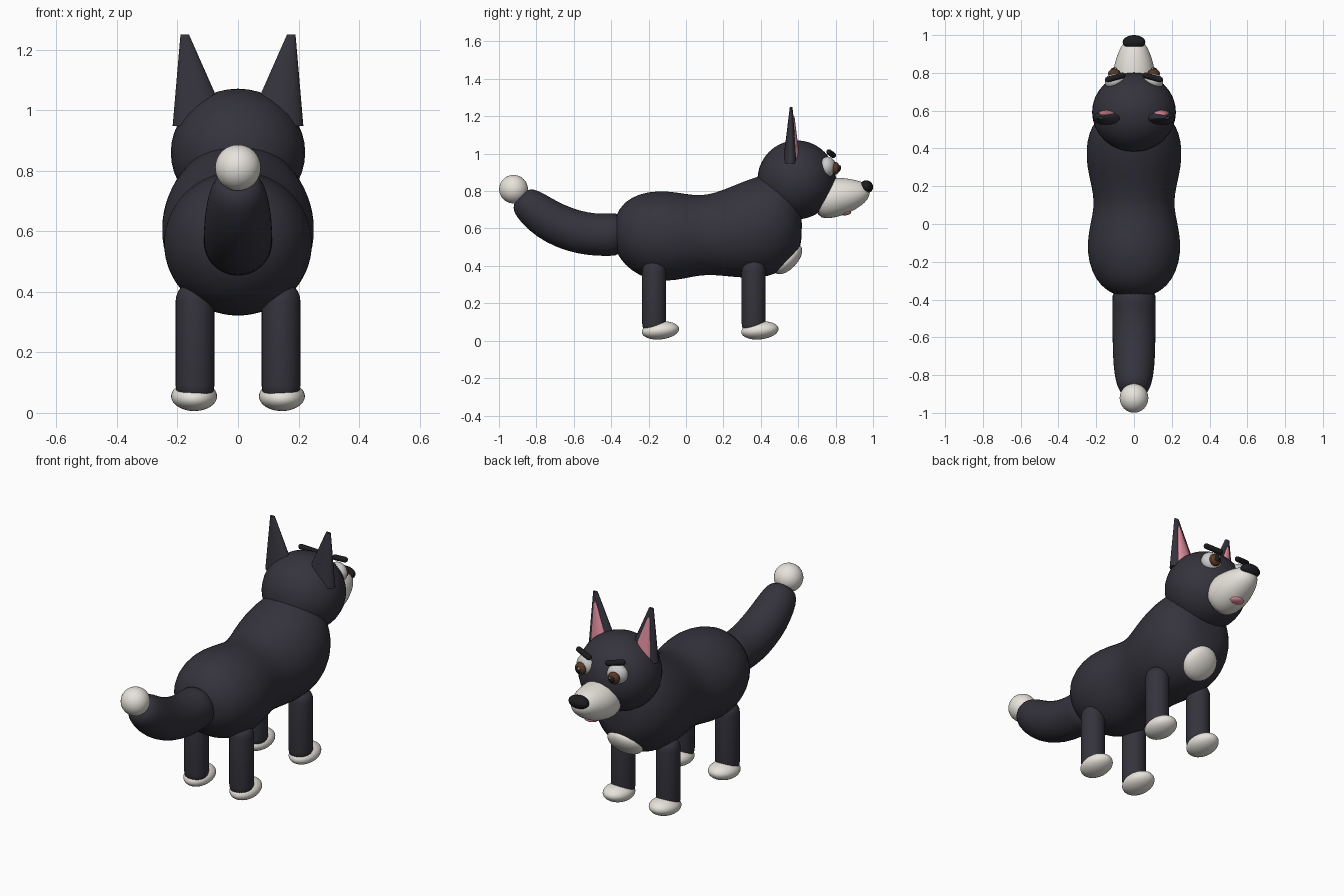
import bpy, bmesh
from math import sin, cos, pi, radians
from mathutils import Vector, Matrix

if "Cube" in bpy.data.objects:
    bpy.data.objects.remove(bpy.data.objects["Cube"])


def mat(name, rgb):
    m = bpy.data.materials.new(name)
    m.diffuse_color = (*rgb, 1)
    m.use_nodes = True
    m.node_tree.nodes["Principled BSDF"].inputs["Base Color"].default_value = m.diffuse_color
    return m


FUR = mat("dark_fur", (0.035, 0.033, 0.045))
WHITE = mat("white_fur", (0.80, 0.77, 0.71))
BLACK = mat("black", (0.012, 0.011, 0.013))
PINK = mat("pink", (0.75, 0.27, 0.34))
BROWN = mat("brown", (0.10, 0.04, 0.018))
EYE = mat("eye_white", (0.75, 0.75, 0.75))


def finish(bm, name, material):
    bmesh.ops.recalc_face_normals(bm, faces=bm.faces)
    me = bpy.data.meshes.new(name)
    bm.to_mesh(me)
    bm.free()
    me.materials.append(material)
    ob = bpy.data.objects.new(name, me)
    bpy.context.collection.objects.link(ob)
    bpy.ops.object.select_all(action='DESELECT')
    ob.select_set(True)
    bpy.context.view_layer.objects.active = ob
    bpy.ops.object.shade_smooth_by_angle(angle=radians(50))
    return ob


def ball(name, loc, size, material, tilt=0.0, turn=0.0):
    bm = bmesh.new()
    bmesh.ops.create_uvsphere(bm, u_segments=32, v_segments=20, radius=1)
    m = (Matrix.Translation(loc) @ Matrix.Rotation(turn, 4, 'Z')
         @ Matrix.Rotation(tilt, 4, 'X') @ Matrix.Diagonal((*size, 1)))
    bm.transform(m)
    return finish(bm, name, material)


def loft(name, rings, material, subdiv=0):
    """Skin elliptical rings: (centre, half-width vector, half-height vector)."""
    n = 32
    bm = bmesh.new()
    loops = []
    for c, u, v in rings:
        loops.append([bm.verts.new(Vector(c) + Vector(u) * cos(2 * pi * i / n)
                                   + Vector(v) * sin(2 * pi * i / n)) for i in range(n)])
    for a, b in zip(loops, loops[1:]):
        for i in range(n):
            j = (i + 1) % n
            bm.faces.new((a[i], a[j], b[j], b[i]))
    bm.faces.new(loops[0])
    bm.faces.new(loops[-1])
    ob = finish(bm, name, material)
    if subdiv:
        ob.modifiers.new("smooth", 'SUBSURF').levels = subdiv
        ob.modifiers["smooth"].render_levels = subdiv
    return ob


def capsule(name, a, b, r, material):
    """Rod with rounded ends."""
    a, b = Vector(a), Vector(b)
    d = (b - a).normalized()
    u = d.orthogonal().normalized()
    v = d.cross(u)
    rings = []
    for end, s in ((a, -1), (b, 1)):
        angs = [k * pi / 2 / 6 for k in range(6)]
        if s < 0:
            angs.reverse()
        for t in angs:
            rings.append((end + d * s * r * sin(t), u * r * cos(t), v * r * cos(t)))
    return loft(name, rings, material)


# body: (y, top z, bottom z, half width)
profile = [(-.39, .60, .54, .03), (-.378, .67, .48, .10), (-.33, .745, .405, .178),
           (-.25, .787, .345, .226), (-.15, .804, .316, .25), (-.05, .795, .322, .243),
           (.05, .776, .345, .22), (.12, .782, .352, .212), (.20, .806, .346, .225),
           (.30, .85, .335, .25), (.40, .885, .335, .255), (.48, .90, .355, .24),
           (.55, .88, .40, .205), (.60, .80, .465, .145), (.62, .70, .53, .07)]
loft("body", [((0, y, (t + b) / 2), (w, 0, 0), (0, 0, (t - b) / 2))
              for y, t, b, w in profile], FUR, 1)
ball("chest_patch", (0, .545, .435), (.10, .098, .05), WHITE, tilt=radians(47))

# tail: (y, z, radius, lean in degrees)
tail = [(-.33, .57, .12, 0), (-.42, .566, .113, 0), (-.50, .567, .114, 8), (-.60, .585, .114, 18),
        (-.70, .625, .112, 27), (-.78, .675, .106, 36), (-.85, .735, .092, 42),
        (-.88, .762, .07, 42), (-.892, .772, .03, 42)]
loft("tail", [((0, y, z), (r, 0, 0), (0, r * sin(radians(a)), r * cos(radians(a))))
              for y, z, r, a in tail], FUR, 1)
ball("tail_tip", (0, -.922, .81), (.076, .077, .076), WHITE)

# head, muzzle, nose, tongue
ball("head", (0, .592, .86), (.222, .21, .211), FUR)
muzzle = [(.69, .76, .10, .10), (.76, .762, .113, .112), (.82, .768, .11, .104),
          (.88, .776, .095, .09), (.94, .787, .07, .064), (.97, .793, .045, .04),
          (.982, .795, .015, .015)]
loft("muzzle", [((0, y, z), (w, 0, 0), (0, 0, h)) for y, z, w, h in muzzle], WHITE, 1)
ball("nose", (0, .963, .822), (.06, .037, .035), BLACK)
ball("tongue", (0, .848, .686), (.042, .035, .016), PINK)

for side, s in (("left", -1), ("right", 1)):
    # legs and paws
    for part, y in (("back", -.17), ("front", .362)):
        capsule(f"{side}_{part}_leg", (s * .142, y, .09), (s * .142, y, .37), .064, FUR)
        ball(f"{side}_{part}_paw", (s * .145, y + .033, .055), (.076, .10, .048), WHITE,
             tilt=radians(6))

    # ears
    loft(f"{side}_ear", [((s * .122, .56, .947), (.094, 0, 0), (0, .042, 0)),
                         ((s * .176, .562, 1.25), (.014, 0, 0), (0, .007, 0))], FUR)
    loft(f"{side}_inner_ear", [((s * .128, .578, .96), (.062, 0, 0), (0, .032, 0)),
                               ((s * .17, .576, 1.20), (.006, 0, 0), (0, .004, 0))], PINK)

    # eyes and brows
    ball(f"{side}_eye", (s * .10, .758, .93), (.056, .042, .054), EYE, turn=-s * .3)
    ball(f"{side}_iris", (s * .104, .796, .922), (.033, .026, .034), BROWN)
    ball(f"{side}_pupil", (s * .106, .814, .921), (.018, .014, .019), BLACK)
    ball(f"{side}_eye_glint", (s * .098, .824, .931), (.006, .006, .006), EYE)
    capsule(f"{side}_brow", (s * .06, .787, .992), (s * .138, .765, 1.008), .015, BLACK)
